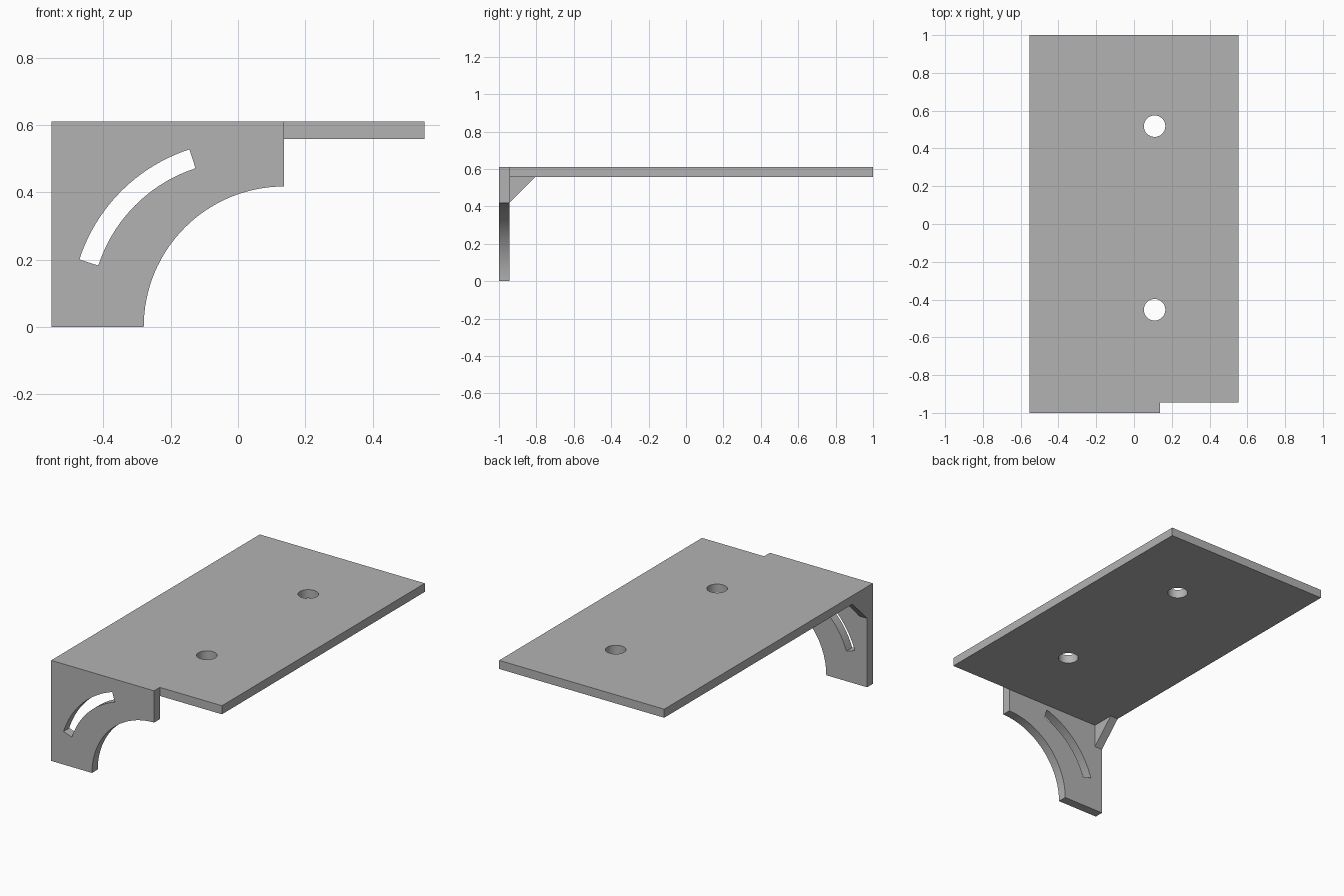
import bpy, bmesh
from math import cos, sin, radians
from mathutils import Vector

if "Cube" in bpy.data.objects:
    bpy.data.objects.remove(bpy.data.objects["Cube"], do_unlink=True)

W, TOP, PLATE_T, LEG_T = 0.554, 0.61, 0.052, 0.055
LEG_X, ARC_R = 0.137, 0.417          # inner side of the leg, radius of its cut-out
UNDER, INNER = TOP - PLATE_T, -1 + LEG_T

grey = bpy.data.materials.new("plain grey")
grey.use_nodes = True
colour = (0.45, 0.45, 0.45, 1)
grey.diffuse_color = colour
grey.node_tree.nodes["Principled BSDF"].inputs["Base Color"].default_value = colour


def arc(cx, cy, r, a0, a1, n):
    angles = [radians(a0 + (a1 - a0) * i / n) for i in range(n + 1)]
    return [(cx + r * cos(a), cy + r * sin(a)) for a in angles]


def prism(name, outline, axis, start, depth):
    """Extrude a 2D outline along one axis; the outline fills the other two."""
    def place(p):
        co = list(p)
        co.insert(axis, start)
        return co
    bm = bmesh.new()
    face = bm.faces.new([bm.verts.new(place(p)) for p in outline])
    moved = bmesh.ops.extrude_face_region(bm, geom=[face])["geom"]
    offset = Vector((0, 0, 0))
    offset[axis] = depth
    bmesh.ops.translate(bm, vec=offset,
                        verts=[g for g in moved if isinstance(g, bmesh.types.BMVert)])
    bmesh.ops.recalc_face_normals(bm, faces=bm.faces)
    mesh = bpy.data.meshes.new(name)
    bm.to_mesh(mesh)
    bm.free()
    mesh.materials.append(grey)
    obj = bpy.data.objects.new(name, mesh)
    bpy.context.collection.objects.link(obj)
    return obj


def combine(target, other, operation):
    mod = target.modifiers.new(operation.lower(), "BOOLEAN")
    mod.operation, mod.solver, mod.object = operation, "EXACT", other
    bpy.context.view_layer.objects.active = target
    bpy.ops.object.modifier_apply(modifier=mod.name)
    bpy.data.objects.remove(other, do_unlink=True)


# Top plate with a notched front corner
bracket = prism("bracket_plate", [(-W, -1), (LEG_X, -1), (LEG_X, INNER),
                                  (W, INNER), (W, 1), (-W, 1)], 2, UNDER, PLATE_T)

# Front leg with a quarter-round cut-out
leg = prism("front_leg", [(-W, TOP), (-W, 0)]
            + arc(LEG_X, 0, ARC_R, 180, 90, 32) + [(LEG_X, TOP)], 1, -1, LEG_T)

# Curved slot through the leg
slot = prism("slot_cutter", arc(0.013, 0.043, 0.509, 162, 108, 24)
             + arc(0.013, 0.043, 0.45, 108, 162, 24), 1, -1.1, 0.3)
combine(leg, slot, "DIFFERENCE")
combine(bracket, leg, "UNION")

# Corner gusset, let slightly into the plate and leg
e = 0.02
gusset = prism("corner_gusset", [(INNER - e, UNDER + e), (INNER - e, 0.418), (INNER, 0.418),
                                 (-0.805, UNDER), (-0.805, UNDER + e)], 0, -W, 0.052)
combine(bracket, gusset, "UNION")

# Two screw holes
for y in (0.518, -0.454):
    hole = prism("hole_cutter", arc(0.109, y, 0.057, 0, 348.75, 31), 2, 0.4, 0.4)
    combine(bracket, hole, "DIFFERENCE")

# Merge flush faces, then smooth only the curved walls
bm = bmesh.new()
bm.from_mesh(bracket.data)
bmesh.ops.remove_doubles(bm, verts=bm.verts, dist=0.0001)
bmesh.ops.dissolve_limit(bm, angle_limit=radians(0.5), verts=bm.verts, edges=bm.edges)
bm.to_mesh(bracket.data)
bm.free()
bpy.ops.object.select_all(action="DESELECT")
bracket.select_set(True)
bpy.context.view_layer.objects.active = bracket
bpy.ops.object.shade_smooth_by_angle(angle=radians(30))
